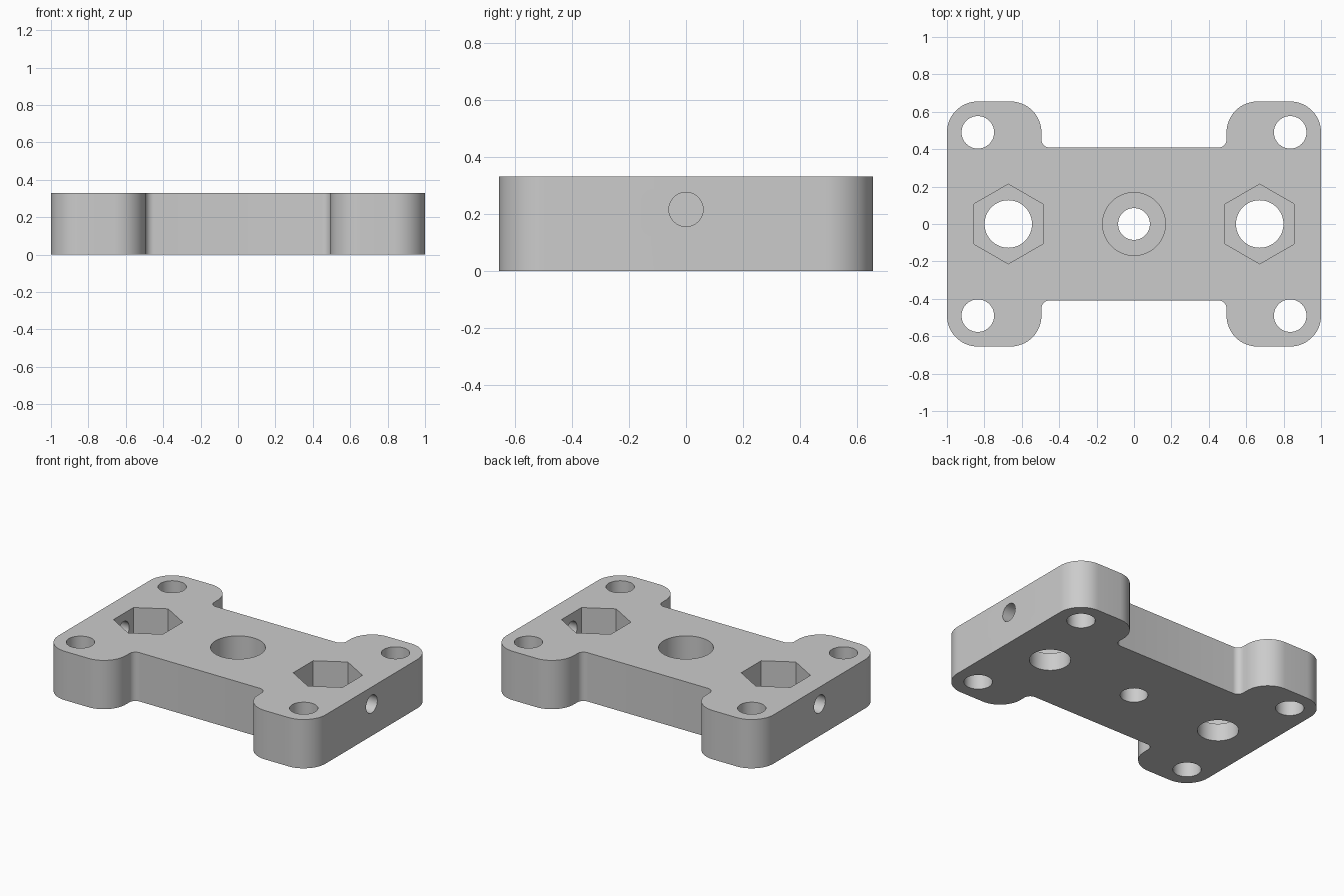
import bpy
import bmesh
import math
from mathutils import Matrix, Vector

cube = bpy.data.objects.get("Cube")
if cube:
    bpy.data.objects.remove(cube, do_unlink=True)

HEIGHT = 0.33
HALF_X, HALF_Y = 1.0, 0.655      # outer size of the ears
EAR_X, WAIST_Y = 0.495, 0.408    # inner edge of the ears, waist of the plate
CORNER, FILLET = 0.165, 0.045
SOCKET_X, SOCKET_FLOOR = 0.672, 0.12

grey = bpy.data.materials.new("plain grey")
grey.use_nodes = True
colour = (0.6, 0.6, 0.6, 1)
grey.diffuse_color = colour
grey.node_tree.nodes["Principled BSDF"].inputs["Base Color"].default_value = colour


def arc(cx, cy, radius, start, end, steps):
    angles = [math.radians(start + (end - start) * i / steps) for i in range(steps + 1)]
    return [(cx + radius * math.cos(a), cy + radius * math.sin(a)) for a in angles]


def new_object(name, bm):
    bmesh.ops.recalc_face_normals(bm, faces=bm.faces)
    mesh = bpy.data.meshes.new(name)
    bm.to_mesh(mesh)
    bm.free()
    obj = bpy.data.objects.new(name, mesh)
    bpy.context.collection.objects.link(obj)
    mesh.materials.append(grey)
    return obj


def make_plate():
    # One quarter of the outline, mirrored to the other three
    quarter = arc(HALF_X - CORNER, HALF_Y - CORNER, CORNER, 0, 90, 16)
    quarter += arc(EAR_X + CORNER, HALF_Y - CORNER, CORNER, 90, 180, 16)
    quarter += arc(EAR_X - FILLET, WAIST_Y + FILLET, FILLET, 0, -90, 8)
    half = quarter + [(-x, y) for x, y in reversed(quarter)]
    outline = half + [(x, -y) for x, y in reversed(half)]
    bm = bmesh.new()
    face = bm.faces.new([bm.verts.new((x, y, 0)) for x, y in outline])
    top = bmesh.ops.extrude_face_region(bm, geom=[face])["geom"]
    bmesh.ops.translate(bm, vec=(0, 0, HEIGHT),
                        verts=[v for v in top if isinstance(v, bmesh.types.BMVert)])
    return new_object("mounting_plate", bm)


def cut(target, start, end, radius, sides=64):
    # Subtract a prism running between two points
    start, end = Vector(start), Vector(end)
    axis = end - start
    turn = axis.to_track_quat('Z', 'Y').to_matrix().to_4x4()
    if sides == 6:
        turn = Matrix.Rotation(math.radians(90), 4, 'Z')
    bm = bmesh.new()
    bmesh.ops.create_cone(bm, cap_ends=True, segments=sides, radius1=radius, radius2=radius,
                          depth=axis.length, matrix=Matrix.Translation((start + end) / 2) @ turn)
    if sides == 6:
        # Keep the points of the hexagon along y
        tip = max(bm.verts, key=lambda v: v.co.y).co
        if abs(tip.x - start.x) > 0.01:
            bmesh.ops.rotate(bm, verts=bm.verts, cent=start,
                             matrix=Matrix.Rotation(math.radians(30), 3, 'Z'))
    cutter = new_object("hole_cutter", bm)
    cutter.hide_render = True
    mod = target.modifiers.new("hole", 'BOOLEAN')
    mod.operation, mod.solver, mod.object = 'DIFFERENCE', 'EXACT', cutter
    bpy.context.view_layer.objects.active = target
    bpy.ops.object.modifier_apply(modifier=mod.name)
    bpy.data.objects.remove(cutter, do_unlink=True)


def cut_down(target, x, y, radius, floor=-0.1, sides=64):
    cut(target, (x, y, floor), (x, y, HEIGHT + 0.1), radius, sides)


plate = make_plate()

# Central counterbored hole
cut_down(plate, 0, 0, 0.168, SOCKET_FLOOR)
cut_down(plate, 0, 0, 0.085)

for sx in (-1, 1):
    # Hexagonal nut socket with a through hole and a side hole
    cut_down(plate, sx * SOCKET_X, 0, 0.213, SOCKET_FLOOR, 6)
    cut_down(plate, sx * SOCKET_X, 0, 0.127)
    cut(plate, (sx * SOCKET_X, 0, 0.215), (sx * 1.1, 0, 0.215), 0.06, 48)
    # Corner holes
    for sy in (-1, 1):
        cut_down(plate, sx * (HALF_X - CORNER), sy * (HALF_Y - CORNER), 0.087)

bpy.ops.object.select_all(action='DESELECT')
plate.select_set(True)
bpy.context.view_layer.objects.active = plate
bpy.ops.object.shade_smooth_by_angle(angle=math.radians(30))
